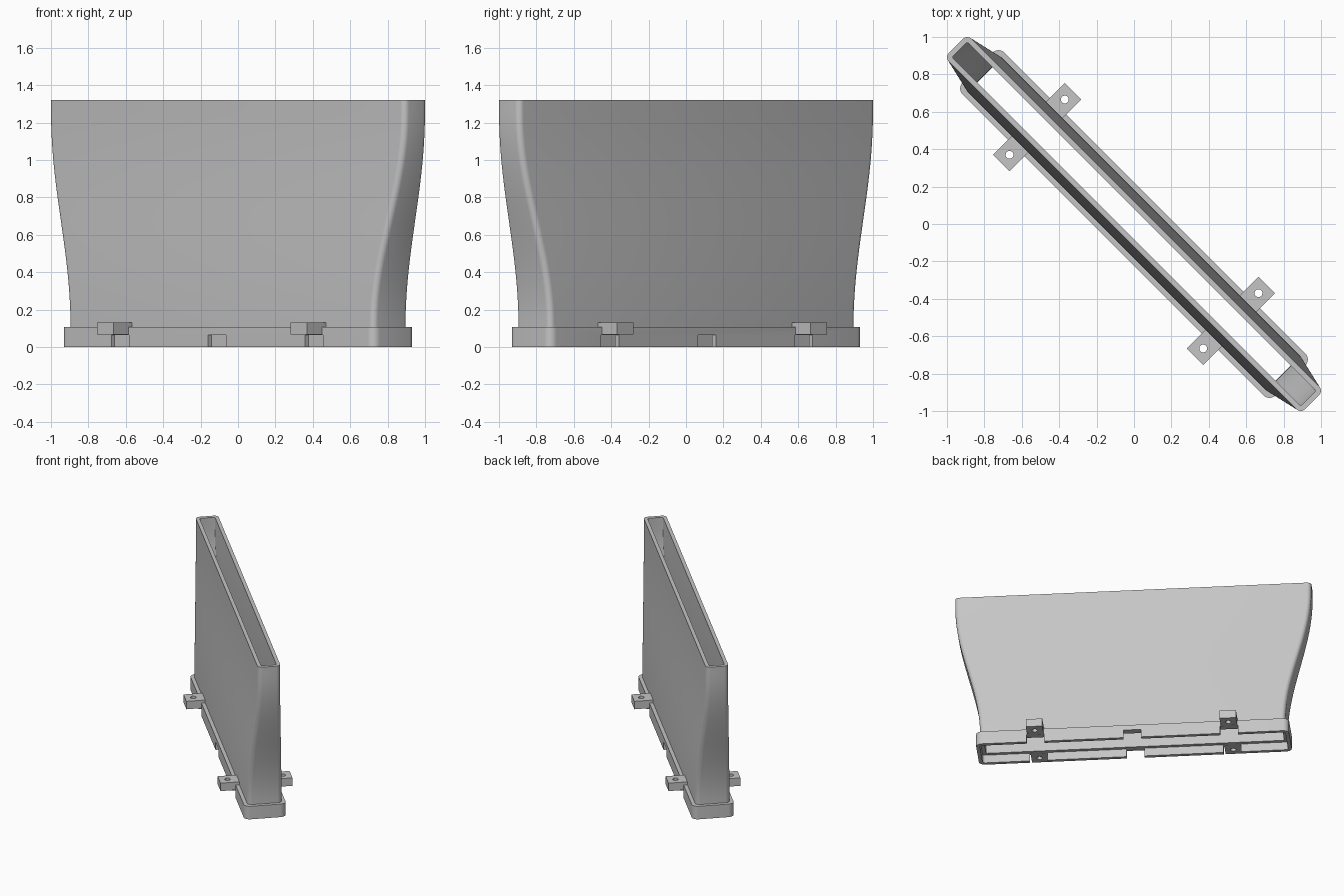
import bpy, bmesh, math
from mathutils import Matrix, Vector

old = bpy.data.objects.get("Cube")
if old:
    bpy.data.objects.remove(old, do_unlink=True)

TURN = Matrix.Rotation(math.radians(-45), 4, 'Z')   # long axis lies on the diagonal
HEIGHT, FLANGE_TOP, SOCKET_TOP = 1.32, 0.107, 0.066
WALL = 0.028
TAB_X = 0.732

grey = bpy.data.materials.new("plain grey")
grey.use_nodes = True
colour = (0.56, 0.56, 0.56, 1)
grey.diffuse_color = colour
grey.node_tree.nodes["Principled BSDF"].inputs["Base Color"].default_value = colour


def make_object(name, bm):
    bmesh.ops.recalc_face_normals(bm, faces=bm.faces)
    mesh = bpy.data.meshes.new(name)
    bm.to_mesh(mesh)
    bm.free()
    mesh.materials.append(grey)
    ob = bpy.data.objects.new(name, mesh)
    bpy.context.collection.objects.link(ob)
    ob.matrix_world = TURN
    return ob


def add_box(bm, low, high):
    low, high = Vector(low), Vector(high)
    size = high - low
    bmesh.ops.create_cube(bm, size=1, matrix=Matrix.Translation((low + high) / 2)
                          @ Matrix.Diagonal((*size, 1)))


def rounded_ring(bm, half_x, half_y, radius, z, steps=6):
    """Rounded rectangle of vertices at height z."""
    ring = []
    for corner, (sx, sy) in enumerate([(1, 1), (-1, 1), (-1, -1), (1, -1)]):
        for i in range(steps + 1):
            a = (corner + i / steps) * math.pi / 2
            ring.append(bm.verts.new((sx * (half_x - radius) + radius * math.cos(a),
                                      sy * (half_y - radius) + radius * math.sin(a), z)))
    return ring


def cut(ob, cutter):
    mod = ob.modifiers.new("cut", 'BOOLEAN')
    mod.operation = 'DIFFERENCE'
    mod.solver = 'EXACT'
    mod.object = cutter
    bpy.context.view_layer.update()
    graph = bpy.context.evaluated_depsgraph_get()
    mesh = bpy.data.meshes.new_from_object(ob.evaluated_get(graph))
    ob.modifiers.clear()
    ob.data = mesh
    bpy.data.objects.remove(cutter, do_unlink=True)


def shade(ob):
    bpy.ops.object.select_all(action='DESELECT')
    ob.select_set(True)
    bpy.context.view_layer.objects.active = ob
    bpy.ops.object.shade_smooth_by_angle(angle=math.radians(30))


def wall_size(z):
    """Half sizes of the flared duct, eased from base to mouth."""
    t = min(max((z - FLANGE_TOP) / (1.25 - FLANGE_TOP), 0), 1)
    e = (1 - math.cos(math.pi * t)) / 2
    return 1.155 + 0.191 * e, 0.13 - 0.044 * e


# Flared duct with base flange and inner socket: one closed loft
bm = bmesh.new()
base_x, base_y = wall_size(0)
heights = [FLANGE_TOP + (HEIGHT - FLANGE_TOP) * i / 28 for i in range(29)]
rings = [rounded_ring(bm, base_x + WALL, base_y + WALL, 0.045, z) for z in (0, FLANGE_TOP)]
for z in heights:
    x, y = wall_size(z)
    rings.append(rounded_ring(bm, x, y, 0.032, z))
for z in reversed([SOCKET_TOP] + heights):
    x, y = wall_size(z)
    rings.append(rounded_ring(bm, x - WALL, y - WALL, 0.01, z))
for z in (SOCKET_TOP, 0):
    rings.append(rounded_ring(bm, base_x, base_y, 0.02, z))
for a, b in zip(rings, rings[1:] + rings[:1]):
    for i in range(len(a)):
        j = (i + 1) % len(a)
        bm.faces.new((a[i], a[j], b[j], b[i]))
duct = make_object("flared_duct", bm)

# Notches through the flange: under each tab and at the middle
bm = bmesh.new()
for x in (-TAB_X, 0, TAB_X):
    add_box(bm, (x - 0.067, -0.3, -0.1), (x + 0.067, 0.3, SOCKET_TOP - 0.001))
cut(duct, make_object("notch_cutter", bm))
shade(duct)

# Mounting tabs with screw holes
for side, side_name in ((-1, "front"), (1, "back")):
    for end, end_name in ((-1, "right"), (1, "left")):
        bm = bmesh.new()
        ys = sorted((side * 0.128, side * 0.272))
        add_box(bm, (end * TAB_X - 0.062, ys[0], SOCKET_TOP),
                (end * TAB_X + 0.062, ys[1], 0.131))
        tab = make_object(f"{side_name}_{end_name}_tab", bm)
        bm = bmesh.new()
        bmesh.ops.create_cone(bm, cap_ends=True, segments=24, radius1=0.021, radius2=0.021,
                              depth=0.4, matrix=Matrix.Translation((end * TAB_X, side * 0.209, 0.1)))
        cut(tab, make_object("hole_cutter", bm))
        shade(tab)
